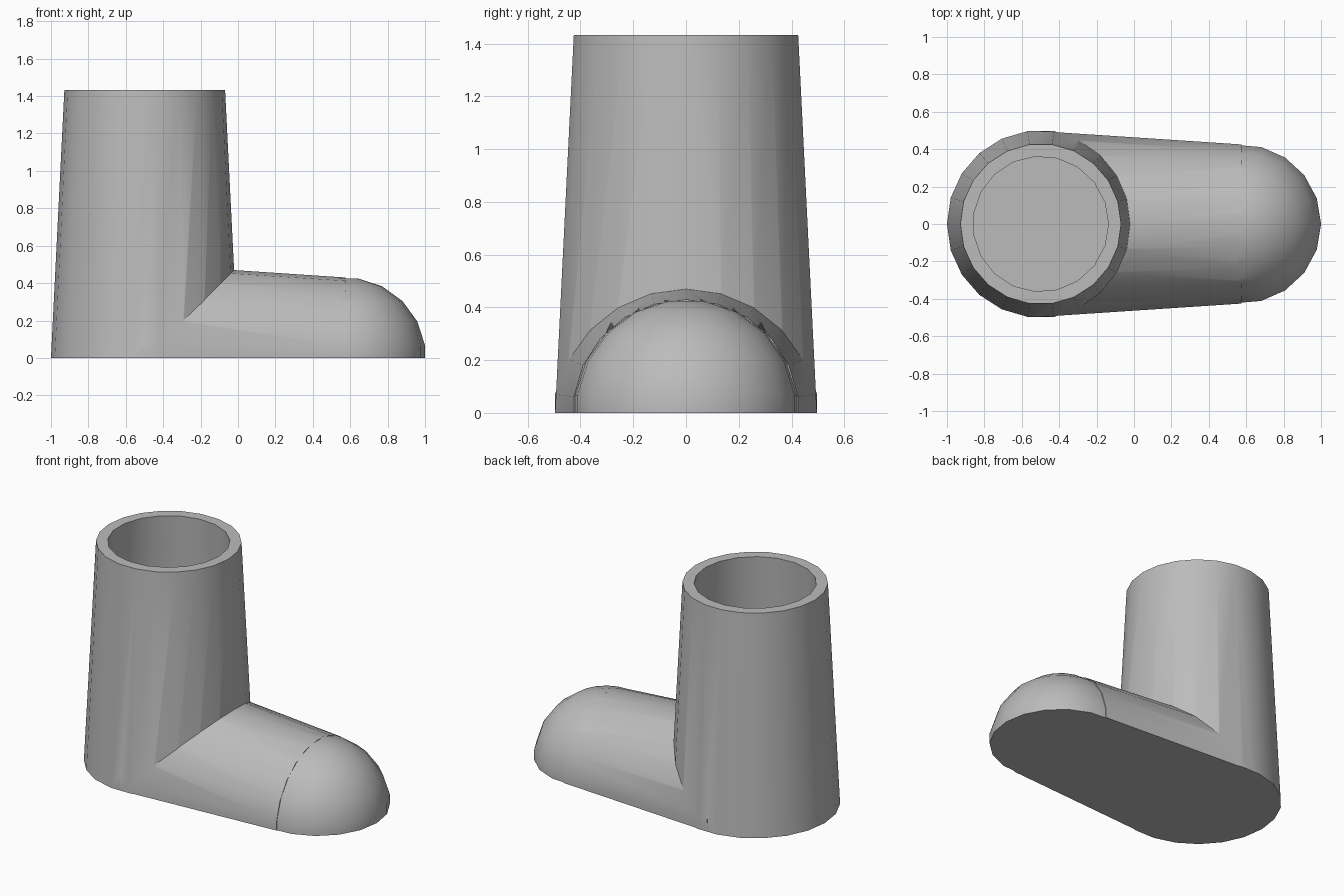
import bpy, bmesh, math
from mathutils import Matrix

cube = bpy.data.objects.get("Cube")
if cube:
    bpy.data.objects.remove(cube, do_unlink=True)

S = 2 / (13 + 1 + 14 - 0.075)   # one design unit
AXIS_X = -1 + 7 * S             # shaft axis

grey = bpy.data.materials.new("plain grey")
grey.use_nodes = True
colour = (0.5, 0.5, 0.5, 1)
grey.diffuse_color = colour
grey.node_tree.nodes["Principled BSDF"].inputs["Base Color"].default_value = colour


def solid(name, bm, matrix=Matrix()):
    """Turn a bmesh in design units into a scene object."""
    bm.transform(Matrix.Translation((AXIS_X, 0, 0)) @ Matrix.Scale(S, 4) @ matrix)
    bmesh.ops.recalc_face_normals(bm, faces=bm.faces)
    mesh = bpy.data.meshes.new(name)
    bm.to_mesh(mesh)
    bm.free()
    mesh.materials.append(grey)
    obj = bpy.data.objects.new(name, mesh)
    bpy.context.collection.objects.link(obj)
    return obj


def lathe(name, rings, sides, matrix=Matrix()):
    """Stack of (radius, height) rings with flat ends."""
    bm = bmesh.new()
    loops = [[bm.verts.new((r * math.cos(math.tau * i / sides),
                            r * math.sin(math.tau * i / sides), z))
              for i in range(sides)] for r, z in rings]
    for low, high in zip(loops, loops[1:]):
        for i in range(sides):
            j = (i + 1) % sides
            bm.faces.new((low[i], low[j], high[j], high[i]))
    bm.faces.new(loops[0][::-1])
    bm.faces.new(loops[-1])
    return solid(name, bm, matrix)


def combine(target, other, operation):
    """Apply a boolean and remove the helper."""
    other.hide_render = True
    mod = target.modifiers.new(operation.title(), 'BOOLEAN')
    mod.operation = operation
    mod.solver = 'EXACT'
    mod.object = other
    bpy.context.view_layer.objects.active = target
    bpy.ops.object.modifier_apply(modifier=mod.name)
    bpy.data.objects.remove(other, do_unlink=True)


# Tapered shaft, carried below the ground before trimming
boot = lathe("boot", [(7.1, -2), (6, 20)], 22)

# Tapered foot lying along +x
foot = lathe("foot", [(7, 0), (6, 15)], 22, Matrix.Rotation(math.pi / 2, 4, 'Y'))
combine(boot, foot, 'UNION')

# Rounded toe
angles = [math.radians(-81 + 18 * i) for i in range(10)]
toe = lathe("toe", [(6 * math.cos(a), 6 * math.sin(a)) for a in angles], 19,
            Matrix.Translation((15, 0, 0)))
combine(boot, toe, 'UNION')

# Opening down the shaft
hole = lathe("hole_cutter", [(6, 1), (4.95, 22)], 19)
combine(boot, hole, 'DIFFERENCE')

# Flat sole
bm = bmesh.new()
bmesh.ops.create_cube(bm, size=60)
ground = solid("sole_cutter", bm, Matrix.Translation((0, 0, -30)))
combine(boot, ground, 'DIFFERENCE')

# Smooth shading with sharp creases
bpy.ops.object.select_all(action='DESELECT')
boot.select_set(True)
bpy.context.view_layer.objects.active = boot
bpy.ops.object.shade_smooth_by_angle(angle=math.radians(30))
